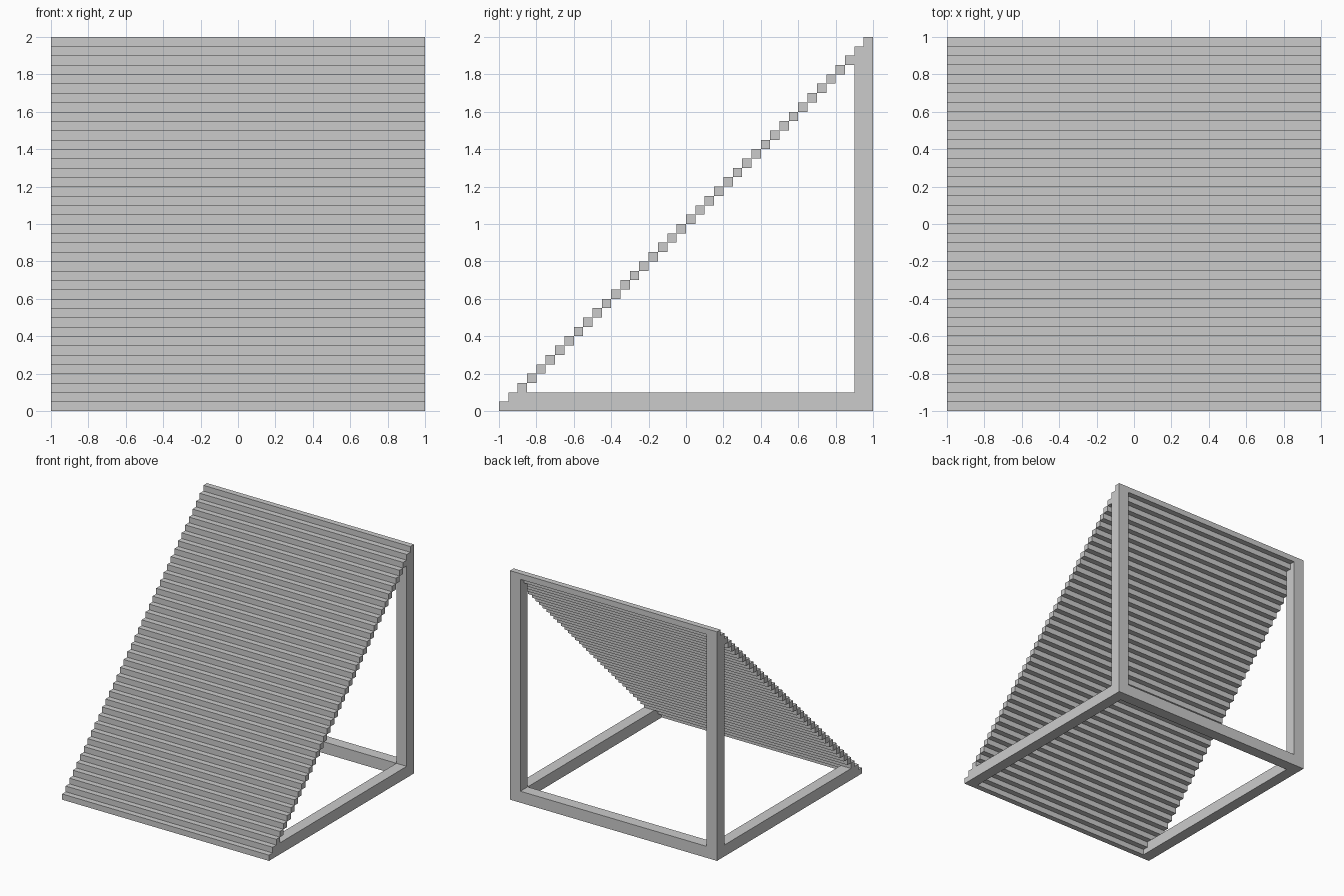
import bpy
import bmesh
from mathutils import Matrix

if "Cube" in bpy.data.objects:
    bpy.data.objects.remove(bpy.data.objects["Cube"])

STEPS = 40
S = 2 / STEPS      # slat section
T = 0.1            # frame bar thickness


def finish(bm, name):
    bmesh.ops.recalc_face_normals(bm, faces=bm.faces)
    mesh = bpy.data.meshes.new(name)
    bm.to_mesh(mesh)
    bm.free()
    obj = bpy.data.objects.new(name, mesh)
    bpy.context.collection.objects.link(obj)
    return obj


def add_box(bm, lo, hi):
    size = [b - a for a, b in zip(lo, hi)]
    mid = [(a + b) / 2 for a, b in zip(lo, hi)]
    bmesh.ops.create_cube(bm, size=1,
                          matrix=Matrix.Translation(mid) @ Matrix.Diagonal((*size, 1)))


# Sloping panel: square slats that meet corner to corner
bm = bmesh.new()
for i in range(STEPS):
    add_box(bm, (-1, -1 + i * S, i * S), (1, -1 + (i + 1) * S, (i + 1) * S))
finish(bm, "stepped_slats")

# Side frames: floor rail and rear post in one L profile, notched around the end slats
profile = [(-1 + S, 0), (1, 0), (1, 2 - S), (1 - S, 2 - S), (1 - S, 2 - T),
           (1 - T, 2 - T), (1 - T, T), (-1 + T, T), (-1 + T, S), (-1 + S, S)]
for name, x in (("left_side_frame", -1), ("right_side_frame", 1 - T)):
    bm = bmesh.new()
    face = bm.faces.new([bm.verts.new((x, y, z)) for y, z in profile])
    ext = bmesh.ops.extrude_face_region(bm, geom=[face], use_keep_orig=True)
    verts = [g for g in ext["geom"] if isinstance(g, bmesh.types.BMVert)]
    bmesh.ops.translate(bm, verts=verts, vec=(T, 0, 0))
    finish(bm, name)

# Rear floor rail between the side frames
bm = bmesh.new()
add_box(bm, (-1 + T, 1 - T, 0), (1 - T, 1, T))
finish(bm, "rear_floor_rail")
